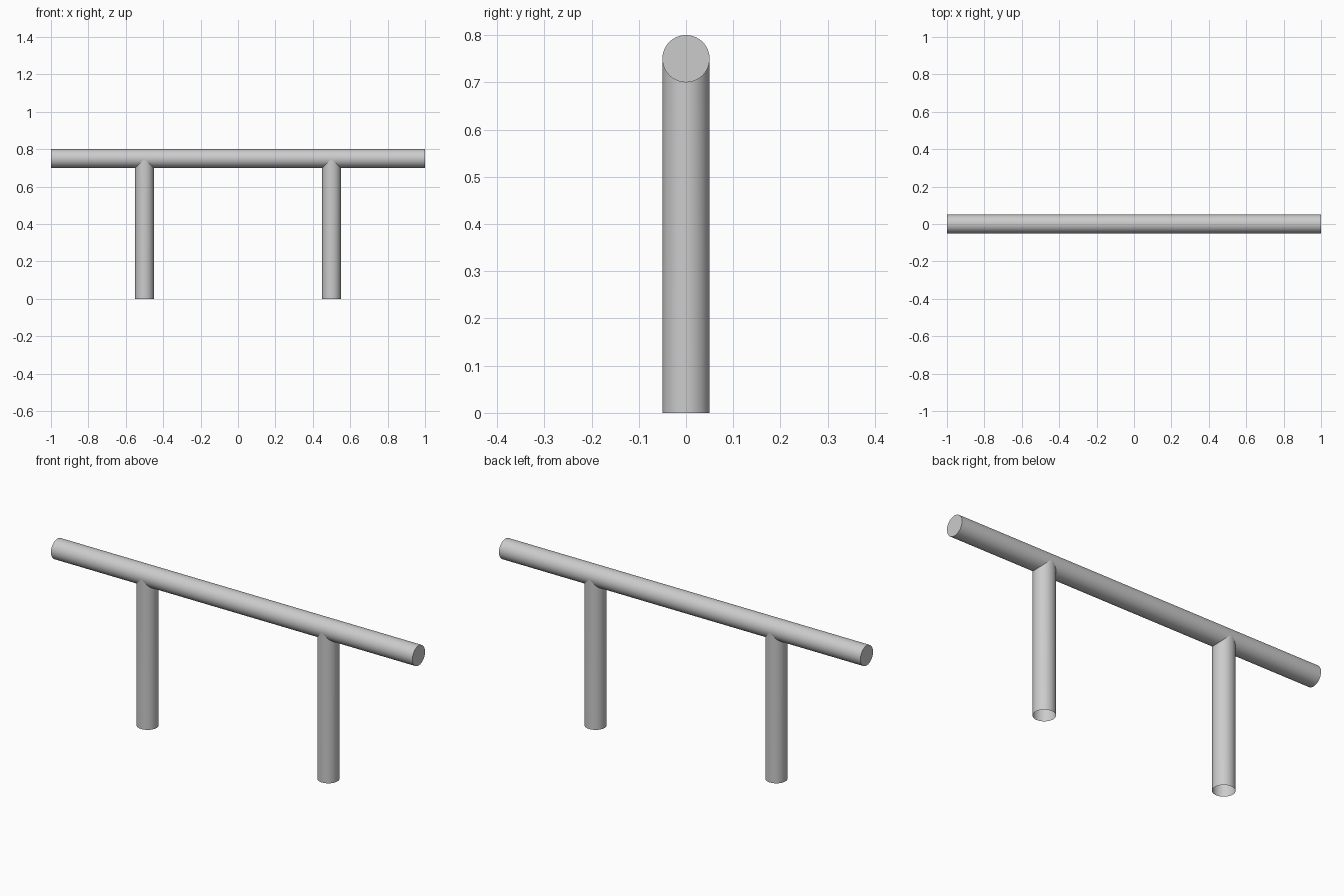
import bpy, bmesh, math

if "Cube" in bpy.data.objects:
    bpy.data.objects.remove(bpy.data.objects["Cube"])

R = 0.05        # tube radius
AXIS_Z = 0.75   # height of the rail axis
SEG = 64


def smooth(obj):
    bpy.ops.object.select_all(action='DESELECT')
    obj.select_set(True)
    bpy.context.view_layer.objects.active = obj
    bpy.ops.object.shade_smooth_by_angle(angle=math.radians(40))


# Horizontal rail with closed ends
bpy.ops.mesh.primitive_cylinder_add(vertices=SEG, radius=R, depth=2,
                                    location=(0, 0, AXIS_Z),
                                    rotation=(0, math.pi / 2, 0))
rail = bpy.context.object
rail.name = "rail"
smooth(rail)


def add_post(name, x):
    """Open tube whose top edge is coped to sit against the round rail."""
    bm = bmesh.new()
    bmesh.ops.create_cone(bm, cap_ends=False, segments=SEG,
                          radius1=R, radius2=R, depth=2)
    for v in bm.verts:
        v.co.z = AXIS_Z - abs(v.co.x) if v.co.z > 0 else 0
    mesh = bpy.data.meshes.new(name)
    bm.to_mesh(mesh)
    bm.free()
    post = bpy.data.objects.new(name, mesh)
    post.location.x = x
    bpy.context.collection.objects.link(post)
    smooth(post)


# Two upright posts, open underneath
for side, x in (("left", -0.5), ("right", 0.5)):
    add_post(side + "_post", x)
